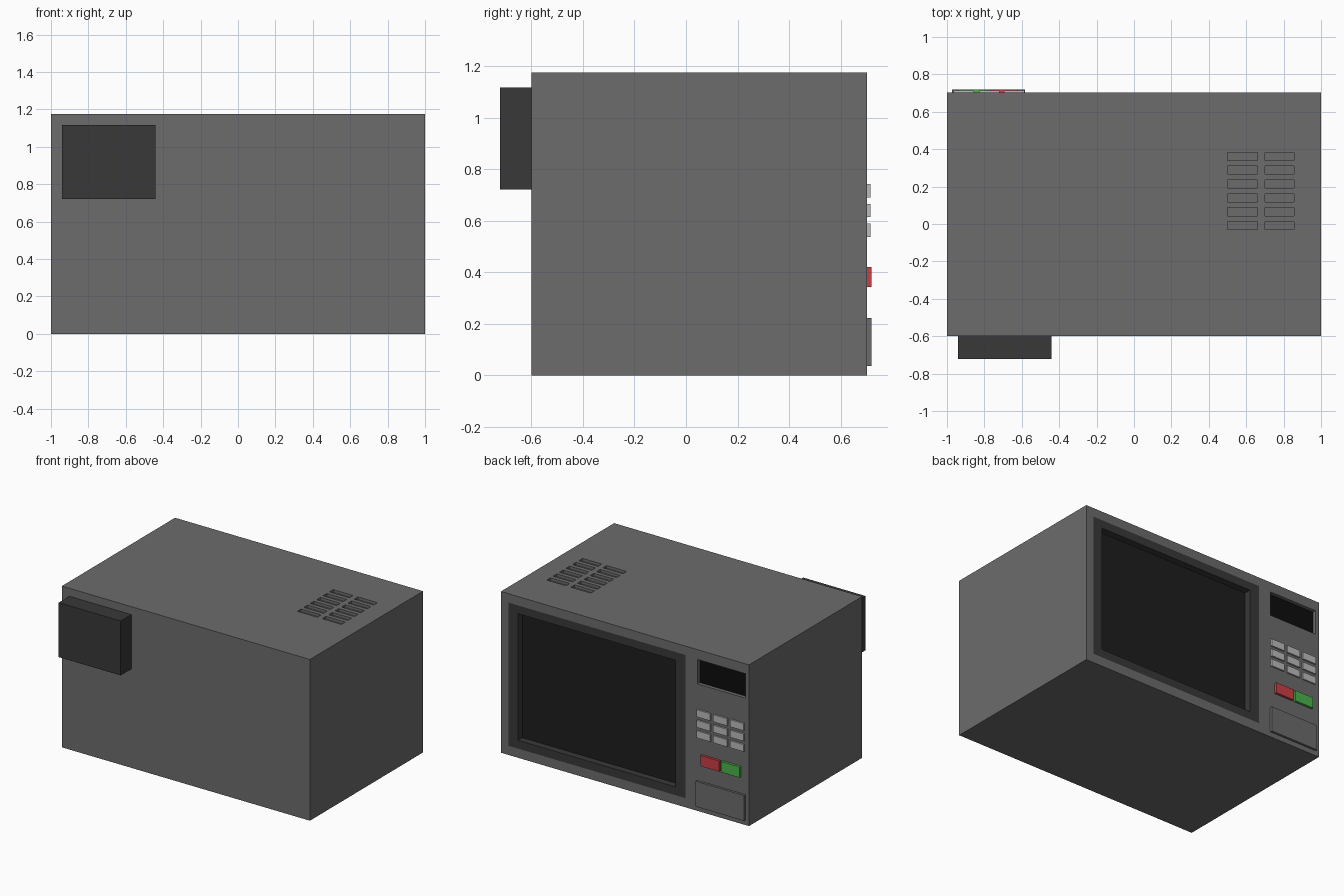
import bpy, bmesh

if "Cube" in bpy.data.objects:
    bpy.data.objects.remove(bpy.data.objects["Cube"])

FRONT, BACK, TOP = 0.703, -0.6, 1.175   # door side, rear side, top of the casing


def material(name, r, g, b):
    m = bpy.data.materials.new(name)
    m.diffuse_color = (r, g, b, 1)
    m.use_nodes = True
    m.node_tree.nodes["Principled BSDF"].inputs["Base Color"].default_value = m.diffuse_color
    return m


BODY = material("casing_grey", 0.15, 0.15, 0.15)
DARK = material("dark_grey", 0.04, 0.04, 0.04)
GLASS = material("window_glass", 0.013, 0.013, 0.013)
BLACK = material("display_black", 0.004, 0.004, 0.004)
LIGHT = material("button_grey", 0.5, 0.5, 0.5)
RED = material("stop_red", 0.6, 0.05, 0.06)
GREEN = material("start_green", 0.07, 0.45, 0.07)


def add_box(bm, x, y, z):
    geo = bmesh.ops.create_cube(bm, size=1)
    for v in geo["verts"]:
        v.co = [lo + (c + 0.5) * (hi - lo) for c, (lo, hi) in zip(v.co, (x, y, z))]


def finish(bm, name, *mats):
    me = bpy.data.meshes.new(name)
    bm.to_mesh(me)
    bm.free()
    ob = bpy.data.objects.new(name, me)
    bpy.context.collection.objects.link(ob)
    for m in mats:
        me.materials.append(m)
    return ob


def box(name, x, y, z, mat):
    bm = bmesh.new()
    add_box(bm, x, y, z)
    return finish(bm, name, mat)


# Casing, with pockets for the door, display and top vents
body = box("casing", (-1, 1), (BACK, FRONT), (0, TOP), BODY)
door_x, door_z = (-0.487, 0.937), (0.067, 1.11)
disp_x, disp_z = (-0.972, -0.585), (0.925, 1.103)
bm = bmesh.new()
add_box(bm, door_x, (FRONT - 0.06, FRONT + 0.1), door_z)
add_box(bm, disp_x, (FRONT - 0.03, FRONT + 0.1), disp_z)
for x in ((0.5, 0.66), (0.7, 0.855)):
    for row in range(6):
        y = -0.03 + row * 0.074
        add_box(bm, x, (y, y + 0.043), (TOP - 0.02, TOP + 0.1))
cutter = finish(bm, "pocket_cutter", BODY)
cutter.hide_render = True
mod = body.modifiers.new("pockets", "BOOLEAN")
mod.operation, mod.solver, mod.object = "DIFFERENCE", "EXACT", cutter
bpy.context.view_layer.objects.active = body
bpy.ops.object.modifier_apply(modifier=mod.name)
bpy.data.objects.remove(cutter)

# Door: flush dark frame around a sunken window
bm = bmesh.new()
add_box(bm, door_x, (FRONT - 0.06, FRONT), door_z)
bm.normal_update()
face = max(bm.faces, key=lambda f: f.calc_center_median().y)
bmesh.ops.inset_individual(bm, faces=[face], thickness=0.05)
for v in face.verts:
    v.co.x = 0.863 if v.co.x > 0.2 else -0.408
    v.co.z = 1.05 if v.co.z > 0.6 else 0.127
sunk = bmesh.ops.extrude_discrete_faces(bm, faces=[face])["faces"][0]
for v in sunk.verts:
    v.co.y -= 0.05
sunk.material_index = 1
finish(bm, "door", DARK, GLASS)

# Display at the bottom of its pocket
box("display", disp_x, (FRONT - 0.03, FRONT - 0.026), disp_z, BLACK)

# Keypad
for col in range(3):
    for row in range(3):
        x, z = -0.965 + col * 0.135, 0.537 + row * 0.0765
        box(f"keypad_button_{row}_{col}", (x, x + 0.11), (FRONT, 0.715), (z, z + 0.052), LIGHT)

# Stop, start and door release buttons
box("stop_button", (-0.77, -0.62), (FRONT, 0.72), (0.342, 0.42), RED)
box("start_button", (-0.937, -0.787), (FRONT, 0.72), (0.342, 0.42), GREEN)
box("door_release", (-0.972, -0.582), (FRONT, 0.72), (0.037, 0.222), BODY)

# Housing on the rear
box("rear_housing", (-0.94, -0.44), (-0.722, BACK), (0.72, 1.117), DARK)
